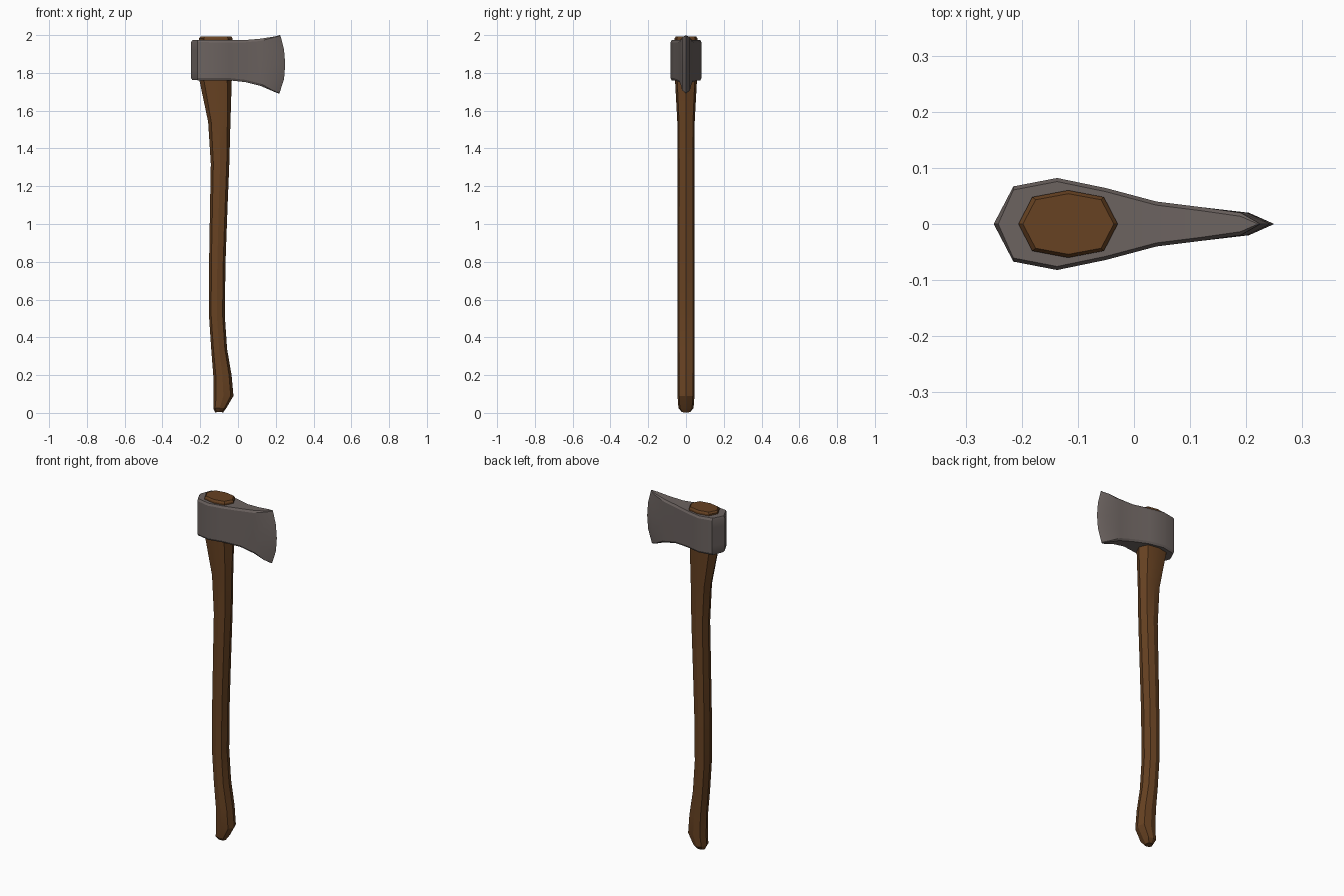
import bpy, math

if "Cube" in bpy.data.objects:
    bpy.data.objects.remove(bpy.data.objects["Cube"])


def material(name, rgb):
    m = bpy.data.materials.new(name)
    m.diffuse_color = (*rgb, 1.0)
    m.use_nodes = True
    m.node_tree.nodes["Principled BSDF"].inputs["Base Color"].default_value = m.diffuse_color
    return m


def loft(name, rings, mat):
    """Skin closed rings (each mirrored about y=0, even count, vertex 0 and n/2 on y=0)."""
    n = len(rings[0])
    verts = [v for r in rings for v in r]
    faces = []
    for k in range(len(rings) - 1):
        for i in range(n):
            j = (i + 1) % n
            faces.append((k * n + i, k * n + j, (k + 1) * n + j, (k + 1) * n + i))
    # caps as strips between mirrored vertices
    for base, flip in ((0, True), ((len(rings) - 1) * n, False)):
        for i in range(n // 2):
            idx = list(dict.fromkeys([i, i + 1, n - i - 1, (n - i) % n]))
            f = [base + q for q in idx]
            faces.append(tuple(reversed(f)) if flip else tuple(f))
    mesh = bpy.data.meshes.new(name)
    mesh.from_pydata(verts, [], faces)
    mesh.materials.append(mat)
    mesh.validate()
    ob = bpy.data.objects.new(name, mesh)
    bpy.context.collection.objects.link(ob)
    bpy.ops.object.select_all(action='DESELECT')
    ob.select_set(True)
    bpy.context.view_layer.objects.active = ob
    bpy.ops.object.mode_set(mode='EDIT')
    bpy.ops.mesh.select_all(action='SELECT')
    bpy.ops.mesh.normals_make_consistent(inside=False)
    bpy.ops.object.mode_set(mode='OBJECT')
    bpy.ops.object.shade_smooth_by_angle(angle=math.radians(25))
    return ob


wood = material("brown_wood", (0.135, 0.054, 0.016))
steel = material("grey_steel", (0.150, 0.125, 0.117))

# Handle: octagonal sections (z, left x, right x, half depth)
sections = [
    (0.008, -0.120, -0.080, 0.022), (0.025, -0.131, -0.062, 0.040),
    (0.09, -0.130, -0.024, 0.045), (0.20, -0.131, -0.034, 0.045),
    (0.34, -0.142, -0.058, 0.045), (0.52, -0.154, -0.070, 0.045),
    (0.80, -0.153, -0.066, 0.045), (1.10, -0.148, -0.055, 0.045),
    (1.32, -0.144, -0.046, 0.045), (1.54, -0.158, -0.040, 0.046),
    (1.76, -0.204, -0.033, 0.058), (1.983, -0.206, -0.029, 0.060),
    (1.993, -0.198, -0.036, 0.054),
]
octagon = [(1, 0), (0.72, 0.8), (0, 1), (-0.72, 0.8),
           (-1, 0), (-0.72, -0.8), (0, -1), (0.72, -0.8)]
rings = []
for z, l, r, d in sections:
    c, h = (l + r) / 2, (r - l) / 2
    rings.append([(c + h * a, d * b, z) for a, b in octagon])
rings[0] = [(x, y, z - (0.008 - 0.004 * abs(y) / 0.022) * 0.9) for x, y, z in rings[0]]
loft("handle", rings, wood)

# Axe head: stations from edge to poll (x, half thickness, bottom z, top z)
stations = [
    (0.225, 0.0, 1.690, 2.000), (0.19, 0.020, 1.703, 1.992),
    (0.12, 0.030, 1.731, 1.981), (0.04, 0.040, 1.751, 1.974),
    (-0.05, 0.064, 1.761, 1.973), (-0.137, 0.082, 1.761, 1.974),
    (-0.215, 0.067, 1.761, 1.975), (-0.25, 0.0, 1.763, 1.973),
]
# levels: (height fraction, inset, z shift toward the middle)
levels = [(0, 0.008, 0), (0, 0, 0.012), (0.25, 0, 0), (0.5, 0, 0),
          (0.75, 0, 0), (1, 0, -0.012), (1, 0.008, 0)]
rings = []
for t, inset, dz in levels:
    half = []
    for i, (x, y, zb, zt) in enumerate(stations):
        if i < 2:                                   # curved cutting edge
            x += 0.025 * (1 - (2 * t - 1) ** 2) * (1 if i == 0 else 0.6)
            if t == 0:
                x -= 0.005
            s = 0.3
        else:
            s = 1.0
        if i == 0:
            x -= inset * 0.5
        if i == len(stations) - 1:
            x += inset
        half.append((x, max(y - inset * (0.8 if y > 0 else 0), 0),
                     zb + (zt - zb) * t + dz * s))
    rings.append(half + [(x, -y, z) for x, y, z in reversed(half[1:-1])])
loft("axe_head", rings, steel)
